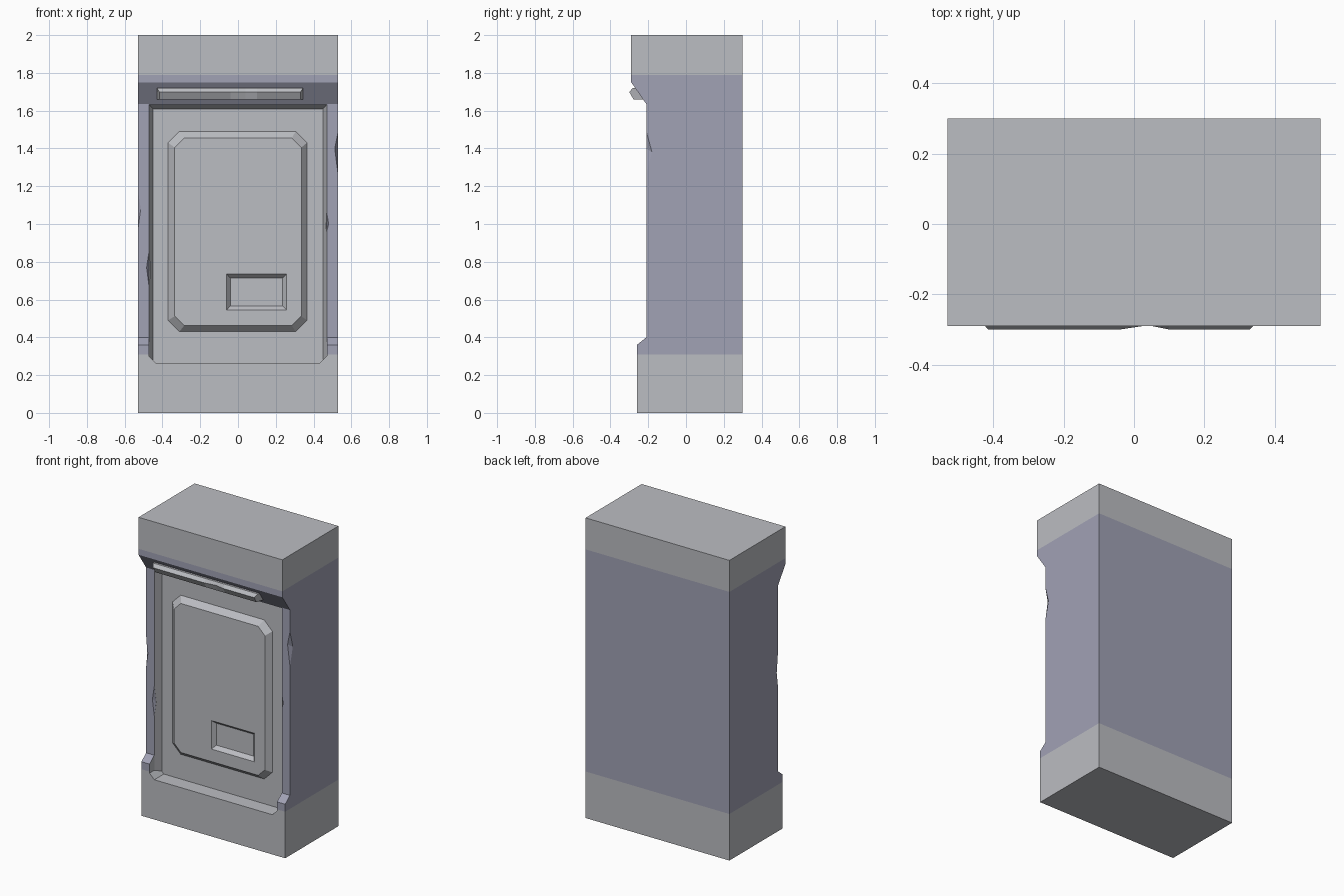
import bpy, bmesh
from mathutils import Vector

if "Cube" in bpy.data.objects:
    bpy.data.objects.remove(bpy.data.objects["Cube"])


def material(name, rgb):
    m = bpy.data.materials.new(name)
    m.diffuse_color = (*rgb, 1)
    m.use_nodes = True
    m.node_tree.nodes["Principled BSDF"].inputs["Base Color"].default_value = m.diffuse_color
    return m


GREY = material("light grey", (0.50, 0.51, 0.54))
LAVENDER = material("lavender grey", (0.355, 0.36, 0.46))


def add_object(name, bm):
    bmesh.ops.recalc_face_normals(bm, faces=bm.faces)
    me = bpy.data.meshes.new(name)
    bm.to_mesh(me)
    bm.free()
    me.materials.append(GREY)
    ob = bpy.data.objects.new(name, me)
    bpy.context.collection.objects.link(ob)
    return ob


def loft(name, rings):
    """Skin matching rings of points and cap both ends."""
    bm = bmesh.new()
    rows = [[bm.verts.new(p) for p in ring] for ring in rings]
    n = len(rows[0])
    for a, b in zip(rows, rows[1:]):
        for i in range(n):
            j = (i + 1) % n
            bm.faces.new((a[i], a[j], b[j], b[i]))
    bm.faces.new(rows[0])
    bm.faces.new(rows[-1])
    return add_object(name, bm)


def hull(name, points):
    bm = bmesh.new()
    for p in points:
        bm.verts.new(p)
    bmesh.ops.convex_hull(bm, input=bm.verts)
    return add_object(name, bm)


def cut(ob, cutter):
    """Subtract the cutter, bake the result and remove the cutter."""
    mod = ob.modifiers.new("cut", 'BOOLEAN')
    mod.operation = 'DIFFERENCE'
    mod.solver = 'EXACT'
    mod.object = cutter
    dg = bpy.context.evaluated_depsgraph_get()
    me = bpy.data.meshes.new_from_object(ob.evaluated_get(dg))
    ob.modifiers.clear()
    ob.data = me
    bpy.data.objects.remove(cutter)


def rect(x0, x1, z0, z1, y, c=0.0):
    """Rectangle in the front plane, with corners chamfered by c."""
    if c == 0:
        return [(x0, y, z0), (x1, y, z0), (x1, y, z1), (x0, y, z1)]
    return [(x0 + c, y, z0), (x1 - c, y, z0), (x1, y, z0 + c), (x1, y, z1 - c),
            (x1 - c, y, z1), (x0 + c, y, z1), (x0, y, z1 - c), (x0, y, z0 + c)]


# cabinet body: side profile swept across x
PROFILE = [(0.30, 0), (-0.26, 0), (-0.26, 0.36), (-0.21, 0.40),
           (-0.21, 1.635), (-0.29, 1.75), (-0.29, 2.0), (0.30, 2.0)]
body = loft("cabinet_body", [[(x, y, z) for y, z in PROFILE] for x in (-0.53, 0.53)])


# door recess: sloped walls, chamfered lower corners
def recess_ring(y, w, top, c):
    return [(-w, y, top), (-w, y, 0.265 + c), (-w + c, y, 0.265),
            (w - c, y, 0.265), (w, y, 0.265 + c), (w, y, top)]


cut(body, loft("recess_cutter", [recess_ring(-0.16, 0.45, 1.61, 0.015),
                                 recess_ring(-0.21, 0.47, 1.632, 0.035),
                                 recess_ring(-0.40, 0.47, 1.632, 0.035)]))

# chipped edges: (edge x, direction into the column, low z, mid z, high z, depth)
CHIPS = [(0.53, -1, 1.26, 1.40, 1.49, 0.018, 0.03),
         (-0.53, 1, 0.97, 1.08, 1.18, 0.015, 0.012),
         (-0.47, -1, 0.66, 0.77, 0.86, 0.014, 0.02),
         (0.47, 1, 0.96, 1.00, 1.06, 0.010, 0.015)]
for x, d, lo, mid, hi, dx, dy in CHIPS:
    cut(body, hull("chip_cutter", [(x, -0.21, lo), (x, -0.21, hi), (x + d * dx, -0.21, mid),
                                   (x, -0.21 + dy, mid - 0.02),
                                   (x - d * 0.05, -0.25, mid)]))

# coloured band: split the body at two heights, paint outside faces in between
body.data.materials.clear()
body.data.materials.append(GREY)
body.data.materials.append(LAVENDER)
bm = bmesh.new()
bm.from_mesh(body.data)
for z in (0.31, 1.79):
    bmesh.ops.bisect_plane(bm, geom=bm.verts[:] + bm.edges[:] + bm.faces[:],
                           plane_co=(0, 0, z), plane_no=(0, 0, 1))
for f in bm.faces:
    c = f.calc_center_median()
    in_recess = abs(c.x) < 0.472 and -0.2095 < c.y < 0.29
    in_base_wall = abs(c.x) < 0.4715 and c.z < 0.42 and c.y < 0.29
    f.material_index = int(0.31 < c.z < 1.79 and not in_recess and not in_base_wall)
bm.to_mesh(body.data)
bm.free()

# raised door panel with a bevelled slot
panel = loft("door_panel", [rect(-0.37, 0.365, 0.43, 1.49, -0.155, 0.06),
                            rect(-0.37, 0.365, 0.43, 1.49, -0.16, 0.06),
                            rect(-0.335, 0.335, 0.462, 1.455, -0.195, 0.05)])
cut(panel, loft("slot_cutter", [rect(-0.04, 0.235, 0.567, 0.713, -0.17),
                                rect(-0.06, 0.257, 0.545, 0.735, -0.195),
                                rect(-0.06, 0.257, 0.545, 0.735, -0.25)]))

# lamp bar under the overhang, with tapered ends and a dent in its front ridge
stations = [(-0.43, 0.015, -0.300), (-0.04, 0, -0.300), (0.04, 0, -0.288),
            (0.10, 0, -0.300), (0.345, -0.015, -0.300)]
loft("lamp_bar", [[(x, -0.255, 1.72), (x, -0.283, 1.72), (x + t, ridge, 1.698),
                   (x + t, -0.278, 1.66), (x, -0.225, 1.66)] for x, t, ridge in stations])
